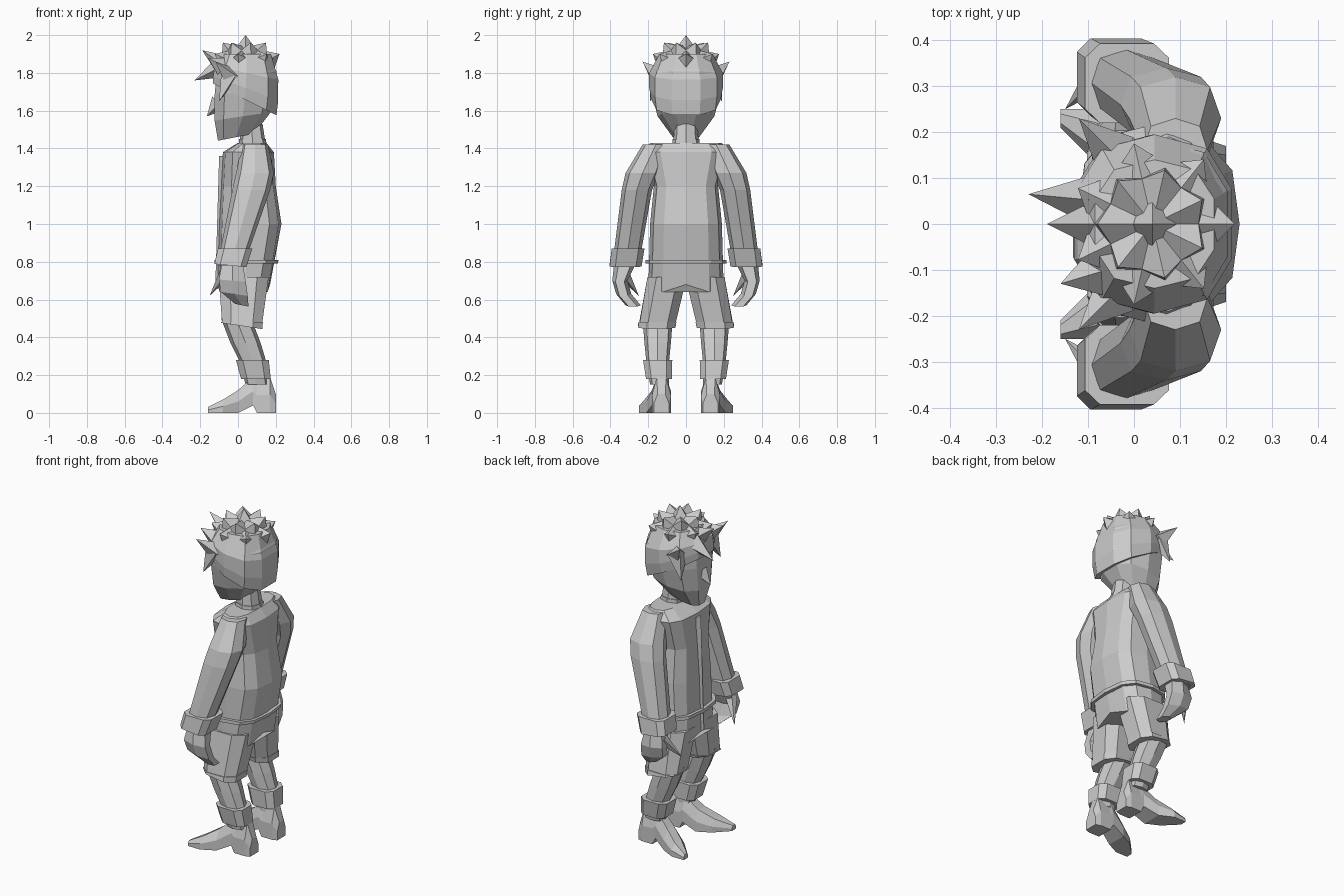
import bpy
import bmesh
import math
from mathutils import Vector

cube = bpy.data.objects.get("Cube")
if cube:
    bpy.data.objects.remove(cube, do_unlink=True)

grey = bpy.data.materials.new("plain grey")
grey.use_nodes = True
grey.diffuse_color = (.6, .6, .6, 1)
grey.node_tree.nodes["Principled BSDF"].inputs["Base Color"].default_value = grey.diffuse_color


def finish(name, bm, mirror=False):
    """Turn a bmesh into a flat shaded object, optionally mirrored to the other side."""
    bmesh.ops.recalc_face_normals(bm, faces=bm.faces)
    mesh = bpy.data.meshes.new(name)
    bm.to_mesh(mesh)
    bm.free()
    mesh.materials.append(grey)
    obj = bpy.data.objects.new(name, mesh)
    bpy.context.collection.objects.link(obj)
    if mirror:
        modifier = obj.modifiers.new("mirror", "MIRROR")
        modifier.use_axis = (False, True, False)
        modifier.use_mirror_merge = False


def skin(name, rings, mirror=False):
    """Bridge a list of point rings and close both ends."""
    bm = bmesh.new()
    loops = [[bm.verts.new(point) for point in ring] for ring in rings]
    for low, high in zip(loops, loops[1:]):
        for i, vert in enumerate(low):
            bm.faces.new((low[i - 1], vert, high[i], high[i - 1]))
    bm.faces.new(loops[0])
    bm.faces.new(loops[-1])
    finish(name, bm, mirror)


def signed_power(value, exponent):
    return math.copysign(abs(value) ** exponent, value)


def loft(name, rows, mirror=False, sides=8, square=.8, turn=0, tilt=0, zigzag=0):
    """Stack rounded sections; the tilt fades out upwards, the zigzag cuts the bottom."""
    bottom, top = rows[0][0], rows[-1][0]
    rings = []
    for z, x, y, radius_x, radius_y in rows:
        slope = tilt * (top - z) / (top - bottom)
        ring = []
        for i in range(sides):
            angle = math.tau * (i + turn) / sides
            dx = radius_x * signed_power(math.cos(angle), square)
            dy = radius_y * signed_power(math.sin(angle), square)
            notch = zigzag * (-1) ** i if z == bottom else 0
            ring.append(Vector((x + dx, y + dy, z + slope * dx + notch)))
        rings.append(ring)
    skin(name, rings, mirror)


def body(rows):
    """Central sections from height, front, back and half width."""
    return [(z, (front + back) / 2, 0, (back - front) / 2, half) for z, front, back, half in rows]


def section_at(rows, z):
    """Interpolate a part's section at any height."""
    for low, high in zip(rows, rows[1:]):
        if z <= high[0]:
            break
    share = min(1, max(0, (z - low[0]) / (high[0] - low[0])))
    return [a + (b - a) * share for a, b in zip(low, high)]


def band(name, rows, heights, margin, **options):
    """Wrap another part in a shell that follows its sections."""
    wrapped = []
    for z in heights:
        _, x, y, radius_x, radius_y = section_at(rows, z)
        wrapped.append((z, x, y, radius_x + margin, radius_y + margin))
    loft(name, wrapped, **options)


def spikes(name, pairs, radius, sides=5, mirror=False):
    """Pointed tufts, each from a base point to a tip."""
    bm = bmesh.new()
    for base, tip in pairs:
        direction = Vector(tip) - Vector(base)
        matrix = direction.to_track_quat("Z", "Y").to_matrix().to_4x4()
        matrix.translation = (Vector(base) + Vector(tip)) / 2
        bmesh.ops.create_cone(bm, cap_ends=True, segments=sides, radius1=radius, radius2=0,
                              depth=direction.length, matrix=matrix)
    finish(name, bm, mirror)


# Jacket with a zigzag hem, belt and front closure
jacket = body([
    (.66, -.11, .17, .2),
    (1, -.1, .23, .19),
    (1.2, -.09, .2, .17),
    (1.38, -.08, .19, .22),
    (1.43, 0, .15, .19),
])
loft("jacket_body", jacket, sides=12, square=.7, zigzag=.02)
band("belt", jacket, [.79, .81], .018, sides=12, square=.7)
loft("front_closure", [(.68, -.1, 0, .02, .02), (1.36, -.08, 0, .02, .02)], sides=4)

# Sleeves with sloping shoulders, rolled cuffs and hands
sleeves = [
    (.78, -.04, .32, .07, .07),
    (1.18, .07, .26, .1, .08),
    (1.27, .09, .23, .1, .09),
    (1.42, .09, .16, .07, .07),
]
loft("sleeves", sleeves, mirror=True)
band("sleeve_cuffs", sleeves, [.78, .87], .018, mirror=True, square=.5, turn=.5, tilt=-.1)
loft("hands", [
    (.57, .02, .28, .04, .04),
    (.63, -.02, .33, .08, .04),
    (.7, -.03, .35, .08, .04),
    (.8, -.03, .32, .06, .06),
], mirror=True, sides=6, turn=.5, tilt=-.2)
spikes("thumbs", [((-.07, .33, .74), (-.15, .25, .62))], .035, mirror=True)

# Shorts with turned hems
shorts = [(.46, .02, .155, .11, .1), (.72, .03, .1, .14, .11)]
loft("shorts", shorts, mirror=True, turn=.5, tilt=-.15, square=.7)
band("shorts_hems", shorts, [.46, .48], .005, mirror=True, turn=.5, tilt=-.15, square=.7)

# Legs and thick ankle cuffs
legs = [
    (.15, .1, .14, .06, .05),
    (.27, .08, .15, .07, .06),
    (.37, .04, .15, .08, .07),
    (.5, -.01, .15, .08, .08),
]
loft("legs", legs, mirror=True)
band("ankle_cuffs", legs, [.18, .28], .02, mirror=True, turn=.5, square=.6)

# Boots: chamfered sections from heel to out-turned toe
boot_sections = []
for x, half, bottom, top in [
    (.2, .04, 0, .1),
    (.17, .05, 0, .19),
    (.1, .05, 0, .19),
    (.08, .05, .04, .19),
    (0, .06, 0, .12),
    (-.08, .06, 0, .07),
    (-.16, .02, 0, .03),
]:
    y = max(.13, .15 - x / 2)
    middle = (bottom + top) / 2
    right_edge = [(half, bottom), (half, middle), (half / 2, top)]
    left_edge = [(-offset, z) for offset, z in reversed(right_edge)]
    boot_sections.append([(x, y + offset, z) for offset, z in right_edge + left_edge])
skin("boots", boot_sections, mirror=True)

# Neck, collar, head and nose
neck = [(1.4, .08, 0, .07, .07), (1.53, .07, 0, .06, .06)]
loft("neck", neck)
band("collar", neck, [1.4, 1.45], .005)
head = body([
    (1.46, -.11, .09, .07),
    (1.57, -.13, .18, .15),
    (1.7, -.13, .21, .185),
    (1.8, -.12, .21, .185),
    (1.89, -.08, .17, .13),
])
loft("head", head, sides=10, turn=.5, tilt=.2)
spikes("nose", [((-.1, 0, 1.64), (-.165, 0, 1.57))], .05, sides=4)

# Hair: a cap that hangs low at the nape
band("hair_cap", head, [1.66, 1.72, 1.8, 1.9], .01, sides=10, turn=.5, tilt=-.5)

# Crown tufts alternate between a high inner ring and a low outer ring
crown = Vector((.04, 0, 1.8))
tufts = [(crown + Vector((0, 0, .08)), crown + Vector((0, 0, .2)))]
count = 14
for i in range(count):
    angle = math.tau * i / count
    reach, rise = (.12, .16) if i % 2 else (.18, .1)
    tip = crown + Vector((reach * math.cos(angle), reach * math.sin(angle), rise))
    tufts.append((crown.lerp(tip, .5), tip))
spikes("crown_tufts", tufts, .09, sides=4)

# Fringe tufts point forward, side tufts flare outward and hang down
spikes("fringe_tufts", [
    ((-.07, .05, 1.84), (-.23, .065, 1.76)),
    ((-.06, 0, 1.83), (-.19, 0, 1.92)),
    ((-.06, -.1, 1.82), (-.16, -.13, 1.88)),
], .065, sides=4)
spikes("side_tufts", [
    ((-.04, .15, 1.78), (-.12, .23, 1.86)),
    ((-.05, .15, 1.78), (-.1, .19, 1.65)),
], .055, sides=4, mirror=True)
